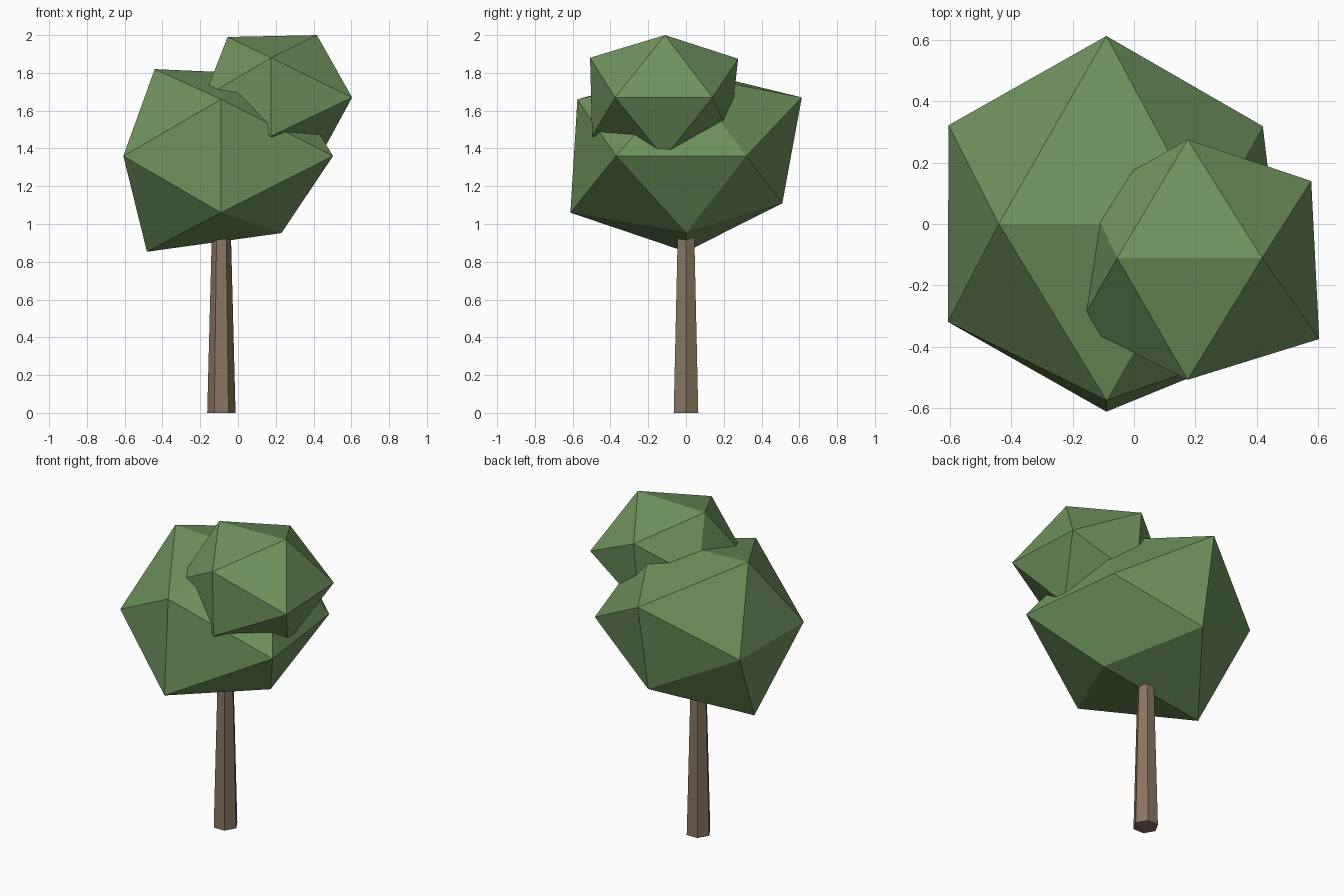
import bpy, bmesh

if "Cube" in bpy.data.objects:
    bpy.data.objects.remove(bpy.data.objects["Cube"])


def material(name, color):
    m = bpy.data.materials.new(name)
    m.diffuse_color = (*color, 1)
    m.use_nodes = True
    m.node_tree.nodes["Principled BSDF"].inputs["Base Color"].default_value = m.diffuse_color
    return m


def add_object(name, bm, mat):
    bmesh.ops.recalc_face_normals(bm, faces=bm.faces[:])
    mesh = bpy.data.meshes.new(name)
    bm.to_mesh(mesh)
    bm.free()
    mesh.materials.append(mat)
    obj = bpy.data.objects.new(name, mesh)
    bpy.context.collection.objects.link(obj)
    return obj


def foliage(name, corners, mat):
    """Irregular twenty-sided leaf clump wrapped around its twelve corners."""
    bm = bmesh.new()
    for c in corners:
        bm.verts.new(c)
    bmesh.ops.convex_hull(bm, input=bm.verts[:])
    return add_object(name, bm, mat)


leaf = material("leaf green", (0.16, 0.29, 0.112))
bark = material("bark brown", (0.254, 0.178, 0.117))

# Tapered six-sided trunk, running up into the foliage
bm = bmesh.new()
base, top = 0.0, 1.05
bmesh.ops.create_cone(bm, cap_ends=True, segments=6,
                      radius1=0.075, radius2=0.048, depth=top - base)
for v in bm.verts:
    # put a corner on the +x side
    v.co.x, v.co.y = v.co.y, -v.co.x
    v.co.x -= 0.088
    v.co.z += (top + base) / 2
add_object("trunk", bm, bark)

# Large clump: front/back corners, side corners, then upper and lower ridge
foliage("large_foliage", [
    (-0.09, -0.575, 1.66), (-0.09, -0.612, 1.06),
    (-0.09, 0.613, 1.67), (-0.09, 0.51, 1.11),
    (-0.605, 0.322, 1.36), (-0.607, -0.319, 1.36),
    (0.42, 0.319, 1.36), (0.503, -0.37, 1.36),
    (-0.441, 0.0, 1.82), (0.24, 0.0, 1.79),
    (-0.482, 0.0, 0.853), (0.23, 0.0, 0.952)], leaf)

# Small clump, sitting on the right front shoulder
foliage("small_foliage", [
    (0.175, -0.508, 1.88), (0.175, -0.497, 1.465),
    (0.175, 0.276, 1.875), (0.175, 0.23, 1.465),
    (-0.18, -0.33, 1.67), (-0.15, 0.09, 1.67),
    (0.604, -0.375, 1.67), (0.578, 0.14, 1.67),
    (-0.055, -0.111, 1.99), (0.418, -0.111, 2.0),
    (-0.05, -0.113, 1.36), (0.43, -0.115, 1.35)], leaf)
